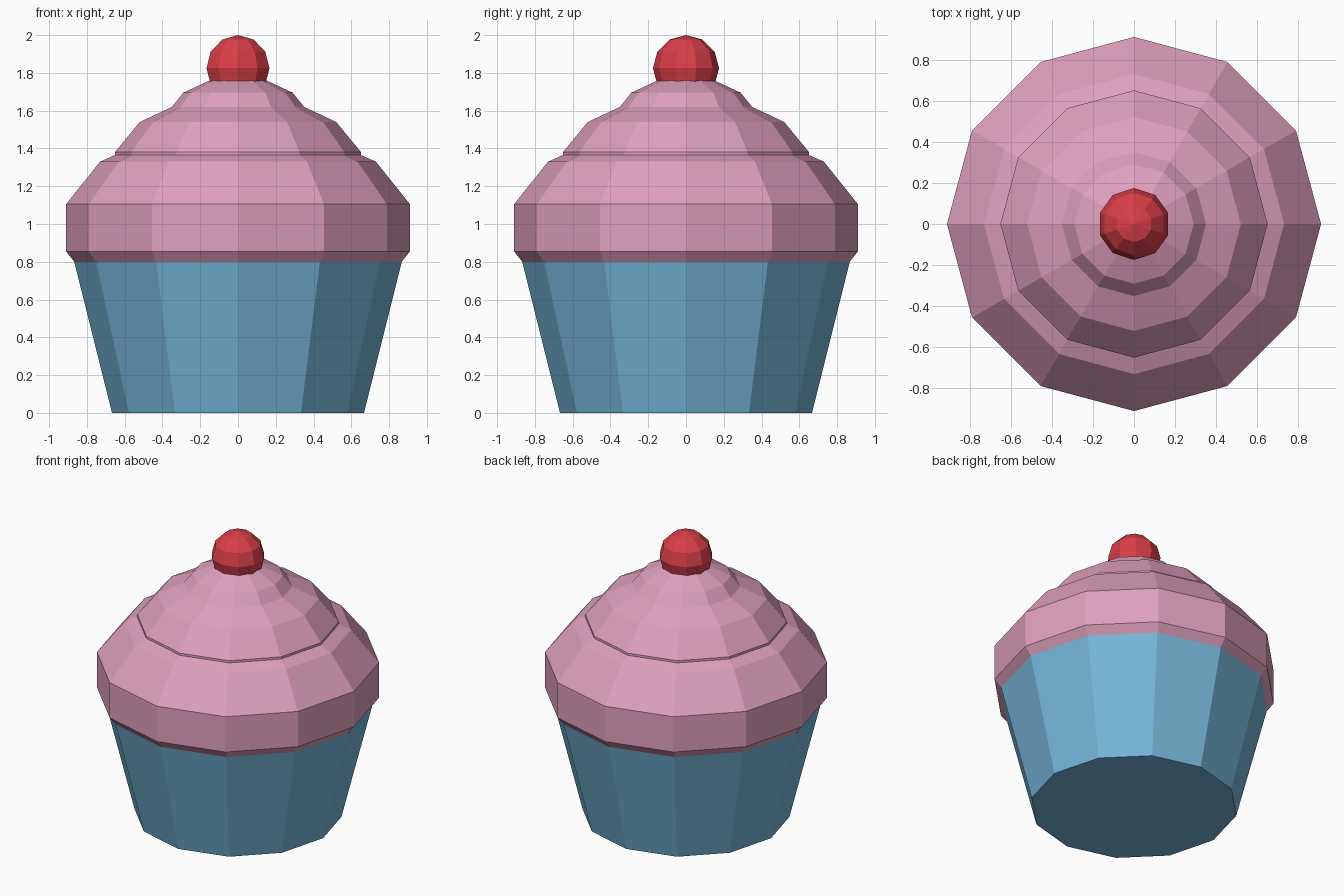
import bpy
import bmesh
import math

cube = bpy.data.objects.get("Cube")
if cube:
    bpy.data.objects.remove(cube, do_unlink=True)


def make_material(name, rgb):
    mat = bpy.data.materials.new(name)
    mat.use_nodes = True
    colour = (*rgb, 1.0)
    mat.diffuse_color = colour
    mat.node_tree.nodes["Principled BSDF"].inputs["Base Color"].default_value = colour
    return mat


def lathe(name, profile, sides, mat, phase=0.0, cap_bottom=False, cap_top=False):
    """Faceted solid of revolution from (radius, height) points, bottom to top."""
    bm = bmesh.new()
    rings = []
    for r, z in profile:
        angles = [phase + math.tau * i / sides for i in range(sides)]
        rings.append([bm.verts.new((r * math.cos(a), r * math.sin(a), z)) for a in angles])
    for low, high in zip(rings, rings[1:]):
        for i in range(sides):
            j = (i + 1) % sides
            bm.faces.new((low[i], low[j], high[j], high[i]))
    if cap_bottom:
        bm.faces.new(rings[0][::-1])
    if cap_top:
        bm.faces.new(rings[-1])
    # Merge rings that collapse to a pole
    bmesh.ops.remove_doubles(bm, verts=bm.verts[:], dist=0.0001)
    mesh = bpy.data.meshes.new(name)
    bm.to_mesh(mesh)
    bm.free()
    mesh.materials.append(mat)
    obj = bpy.data.objects.new(name, mesh)
    bpy.context.collection.objects.link(obj)
    return obj


blue = make_material("wrapper blue", (0.18, 0.47, 0.70))
pink = make_material("frosting pink", (0.74, 0.35, 0.51))
red = make_material("cherry red", (0.70, 0.048, 0.065))

# Tapered paper cup
lathe("wrapper", [(0.667, 0), (0.867, 0.80)], 12, blue, cap_bottom=True)

# Tiered frosting with a small lip under the second tier
frosting_profile = [
    (0.867, 0.80), (0.91, 0.855), (0.91, 1.105), (0.73, 1.33), (0.65, 1.366),
    (0.65, 1.382), (0.52, 1.54), (0.35, 1.62), (0.29, 1.695), (0.15, 1.76),
]
lathe("frosting", frosting_profile, 12, pink, cap_top=True)

# Cherry: low-poly ball sunk into the frosting
radius = 0.175
cherry_profile = []
for step in range(-3, 4):
    a = math.radians(30 * step)
    cherry_profile.append((radius * math.cos(a), 2 - radius + radius * math.sin(a)))
lathe("cherry", cherry_profile, 10, red, phase=math.pi / 2)
